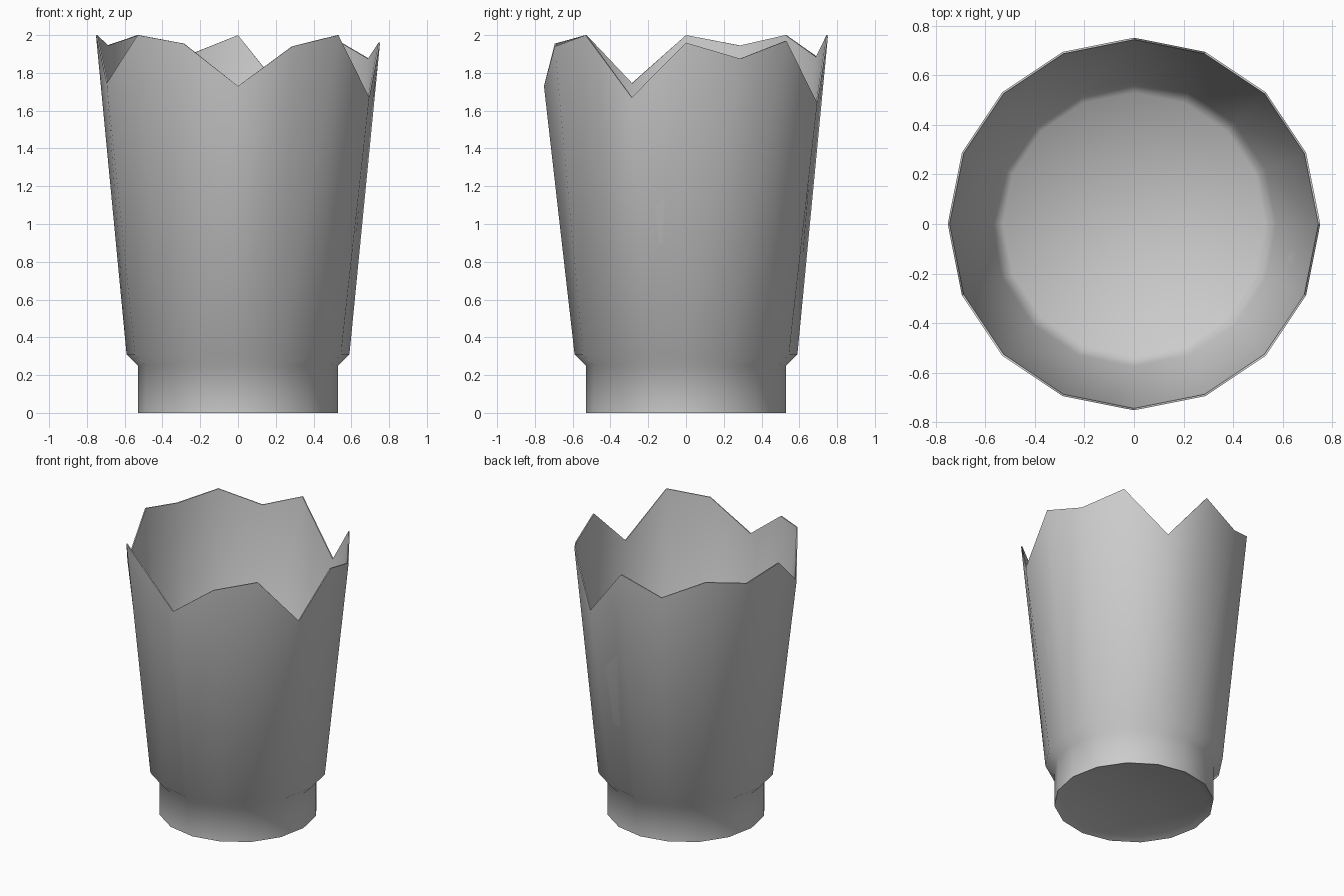
import bpy, bmesh, math

if "Cube" in bpy.data.objects:
    bpy.data.objects.remove(bpy.data.objects["Cube"])

SIDES = 16
# Height of the broken rim at each corner, anticlockwise from +x
RIM = [1.96, 1.875, 1.97, 1.64, 2.0, 1.885, 2.0, 1.945,
       2.0, 1.745, 2.0, 1.955, 1.73, 1.94, 2.0, 1.67]

# Lathe profile (radius, z) from underside, up the outside, over the rim, down the inside
# None means the z follows the jagged rim
PROFILE = [(0.48, 0.02), (0.53, 0.0), (0.53, 0.25), (0.59, 0.31),
           (0.752, None), (0.744, None),
           (0.575, 0.315), (0.53, 0.265), (0.008, 0.25)]

bm = bmesh.new()
rings = []
for r, z in PROFILE:
    ring = []
    for i in range(SIDES):
        a = 2 * math.pi * i / SIDES
        ring.append(bm.verts.new((r * math.cos(a), r * math.sin(a),
                                  RIM[i] if z is None else z)))
    rings.append(ring)

# Walls between neighbouring rings
for low, high in zip(rings, rings[1:]):
    for i in range(SIDES):
        j = (i + 1) % SIDES
        bm.faces.new((low[i], low[j], high[j], high[i]))

# Underside disc and tiny centre of the inner floor
bm.faces.new(rings[0][::-1])
bm.faces.new(rings[-1])
bmesh.ops.recalc_face_normals(bm, faces=bm.faces)

mesh = bpy.data.meshes.new("broken_glass")
bm.to_mesh(mesh)
bm.free()
glass = bpy.data.objects.new("broken_glass", mesh)
bpy.context.collection.objects.link(glass)

# Smooth sides, crisp base and rim edges
bpy.context.view_layer.objects.active = glass
glass.select_set(True)
bpy.ops.object.shade_smooth_by_angle(angle=math.radians(60))
